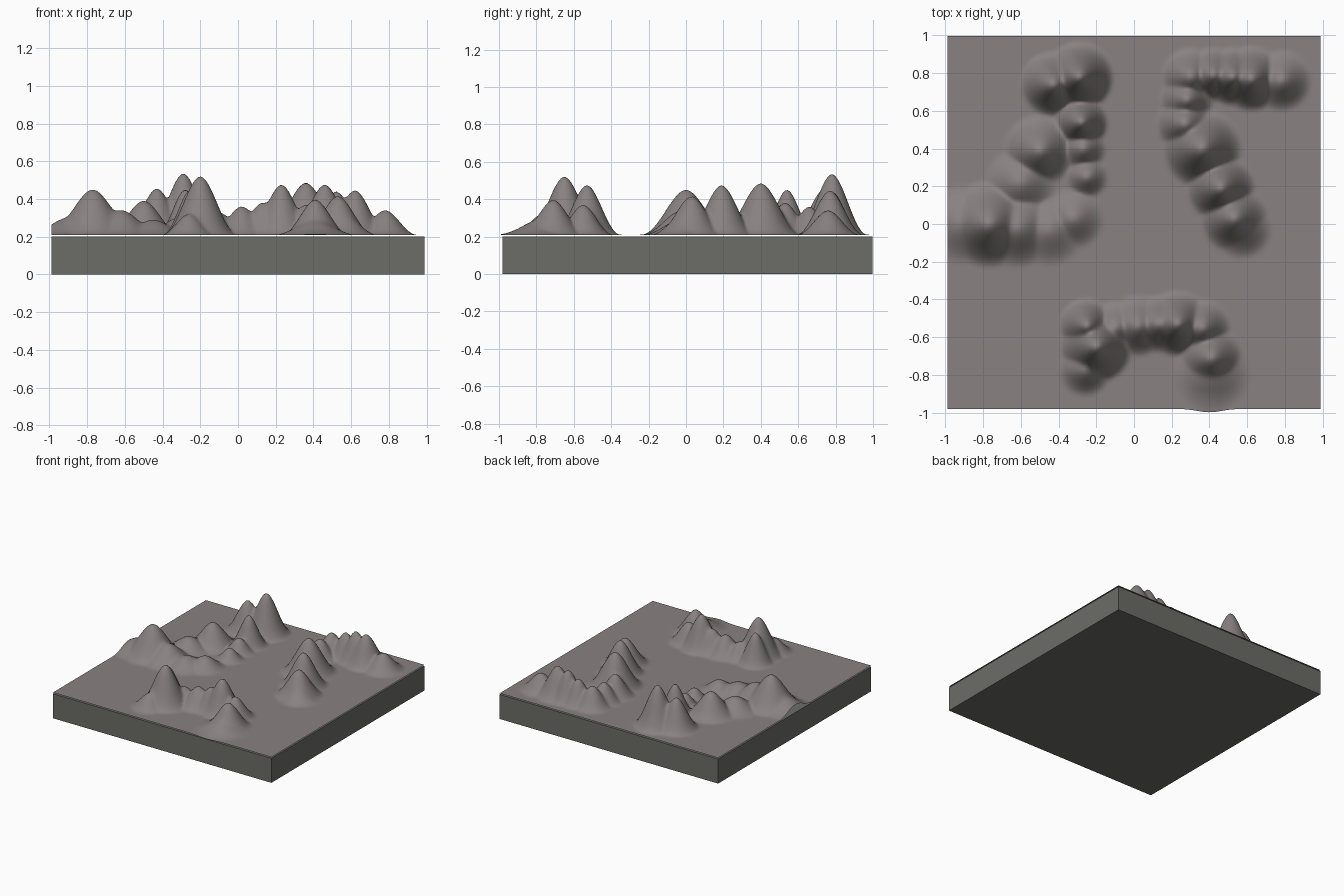
import bpy, bmesh
from math import cos, pi, hypot, exp

def material(name, col):
    m = bpy.data.materials.new(name)
    m.diffuse_color = (*col, 1)
    return m

# Base slab
bpy.ops.mesh.primitive_cube_add(size=1, location=(0, 0.008, 0.1))
base = bpy.context.object
base.name = "base_slab"
base.scale = (1.976, 1.976, 0.2)
base.data.materials.append(material("slab_grey", (0.15, 0.15, 0.135)))

# Peaks: x, y, height above the sheet, radius
SHEET = 0.21
peaks = [
    # front arc
    (-.20, -.65, .31, .20), (-.26, -.77, .11, .15), (-.25, -.54, .24, .15), (-.10, -.55, .12, .15),
    (.02, -.54, .15, .17), (.13, -.53, .17, .16), (.23, -.53, .265, .18),
    (.36, -.55, .16, .16), (.41, -.71, .185, .18), (.41, -.78, .08, .22),
    # left range
    (-.77, .00, .24, .24), (-.90, .00, .09, .22), (-.62, -.02, .13, .22),
    (-.45, -.03, .08, .20), (-.32, .03, .09, .17), (-.50, .39, .18, .20),
    (-.60, .22, .10, .20), (-.25, .25, .09, .12), (-.27, .40, .11, .13),
    (-.28, .54, .24, .15), (-.29, .78, .325, .19), (-.43, .74, .245, .18),
    # right range
    (.53, .03, .205, .19), (.57, -.02, .10, .17), (.46, .19, .265, .19), (.36, .40, .275, .22),
    (.27, .53, .17, .16), (.28, .66, .15, .15), (.30, .78, .16, .16),
    (.42, .79, .19, .15), (.52, .78, .23, .16), (.62, .77, .235, .18),
    (.78, .76, .13, .17)]

def height(x, y):
    # blend the bells with a high power so creases stay visible
    total = 0
    for px, py, h, r in peaks:
        d = hypot(x - px, y - py) / r
        if d < 1:
            total += (h * (.5 + .5 * cos(pi * d ** .93))) ** 7
    return total ** (1 / 7)

# Mountain sheet
bm = bmesh.new()
bmesh.ops.create_grid(bm, x_segments=140, y_segments=140, size=0.988)
for v in bm.verts:
    v.co.y += 0.008
    x, y = v.co.x, v.co.y
    v.co.z = SHEET + height(x, y)
    if y < -0.9:  # foot of the front peak spilling over the edge
        v.co.y -= 0.018 * exp(-((x - .4) / .09) ** 2) * (-0.9 - y) / .08
mesh = bpy.data.meshes.new("mountain_sheet")
bm.to_mesh(mesh)
bm.free()
sheet = bpy.data.objects.new("mountain_sheet", mesh)
bpy.context.collection.objects.link(sheet)
mesh.materials.append(material("rock", (0.25, 0.22, 0.22)))
mesh.shade_smooth()
